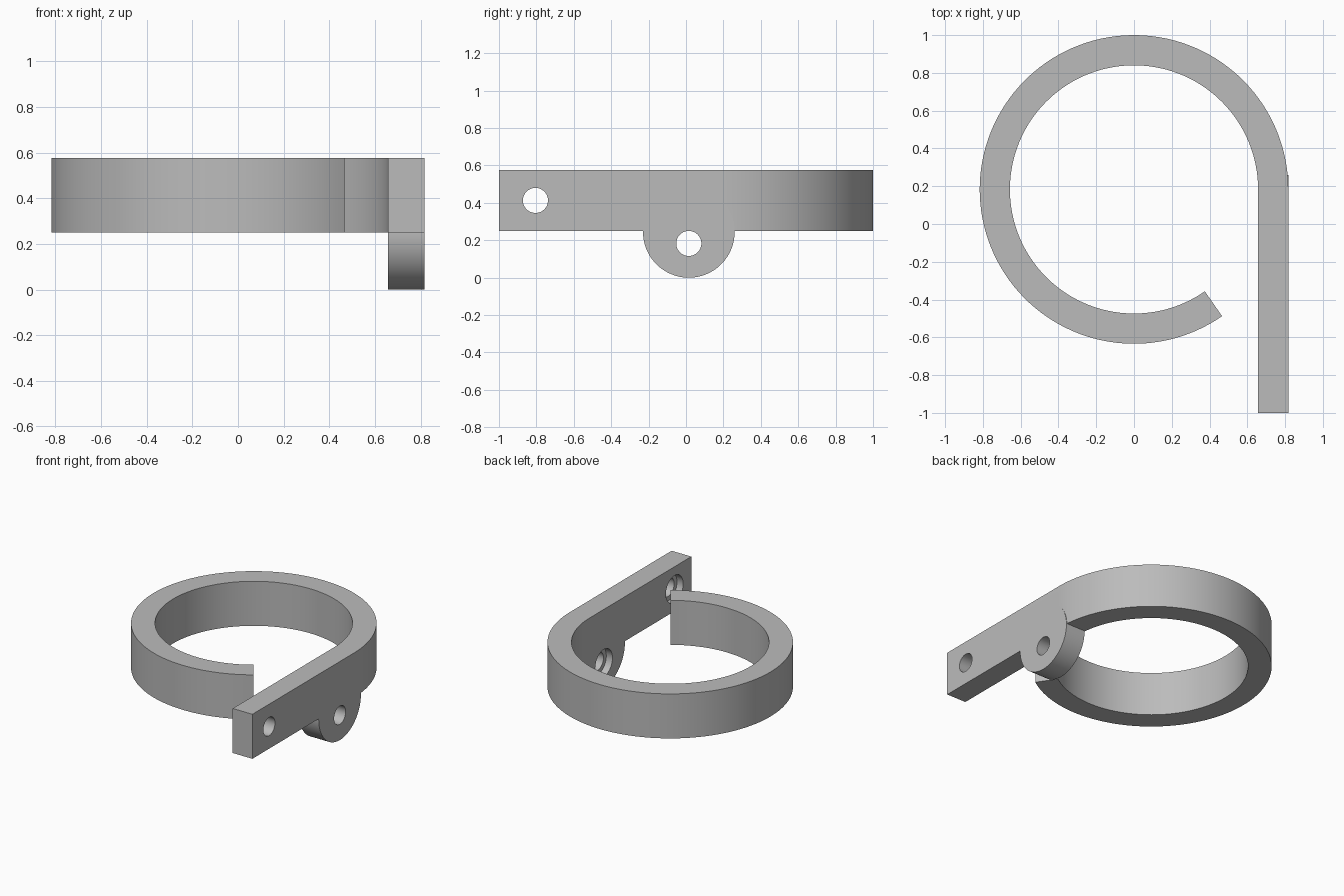
import bpy, bmesh, math
from mathutils import Matrix, Vector

if "Cube" in bpy.data.objects:
    bpy.data.objects.remove(bpy.data.objects["Cube"], do_unlink=True)

OUTER, INNER = 0.817, 0.657      # ring radii, also the two faces of the bar
CENTRE_Y = 0.183
BOTTOM, TOP = 0.25, 0.577
SWEEP = math.radians(304.8)
STEPS = 110
TAB = (0.015, 0.245)             # tab centre in y and z
HOLES = [(-0.805, 0.413), (0.015, 0.183)]

grey = bpy.data.materials.new("plain grey")
grey.use_nodes = True
colour = (0.5, 0.5, 0.5, 1)
grey.diffuse_color = colour
grey.node_tree.nodes["Principled BSDF"].inputs["Base Color"].default_value = colour


def finish(bm, name):
    bmesh.ops.recalc_face_normals(bm, faces=bm.faces)
    mesh = bpy.data.meshes.new(name)
    bm.to_mesh(mesh)
    bm.free()
    mesh.materials.append(grey)
    obj = bpy.data.objects.new(name, mesh)
    bpy.context.collection.objects.link(obj)
    return obj


def x_cylinder(name, x0, x1, y, z, radius, sides):
    bm = bmesh.new()
    place = Matrix.Translation(((x0 + x1) / 2, y, z)) @ Matrix.Rotation(math.pi / 2, 4, "Y")
    bmesh.ops.create_cone(bm, cap_ends=True, segments=sides, radius1=radius,
                          radius2=radius, depth=x1 - x0, matrix=place)
    return finish(bm, name)


def arc(radius):
    return [(radius * math.cos(SWEEP * i / STEPS),
             CENTRE_Y + radius * math.sin(SWEEP * i / STEPS)) for i in range(STEPS + 1)]


def combine(target, tool, operation):
    bpy.context.view_layer.objects.active = target
    mod = target.modifiers.new(operation.lower(), "BOOLEAN")
    mod.operation, mod.solver, mod.object = operation, "EXACT", tool
    bpy.ops.object.modifier_apply(modifier=mod.name)
    bpy.data.objects.remove(tool, do_unlink=True)


# Open ring running straight into the flat bar
outline = [(OUTER, -1)] + arc(OUTER) + arc(INNER)[::-1] + [(INNER, -1)]
bm = bmesh.new()
base = bm.faces.new([bm.verts.new((x, y, BOTTOM)) for x, y in outline])
raised = bmesh.ops.extrude_face_region(bm, geom=[base])["geom"]
bmesh.ops.translate(bm, vec=Vector((0, 0, TOP - BOTTOM)),
                    verts=[v for v in raised if isinstance(v, bmesh.types.BMVert)])
clip = finish(bm, "open_ring_clip")

# Round mounting tab below the bar
combine(clip, x_cylinder("tab", INNER, OUTER, *TAB, 0.245, 96), "UNION")

# Screw holes, counterbored on the inner face
for y, z in HOLES:
    combine(clip, x_cylinder("screw_hole", 0.5, 1, y, z, 0.067, 48), "DIFFERENCE")
    combine(clip, x_cylinder("counterbore", 0.5, INNER + 0.05, y, z, 0.1, 48), "DIFFERENCE")

bpy.ops.object.select_all(action="DESELECT")
clip.select_set(True)
bpy.context.view_layer.objects.active = clip
bpy.ops.object.shade_smooth_by_angle(angle=math.radians(30))
